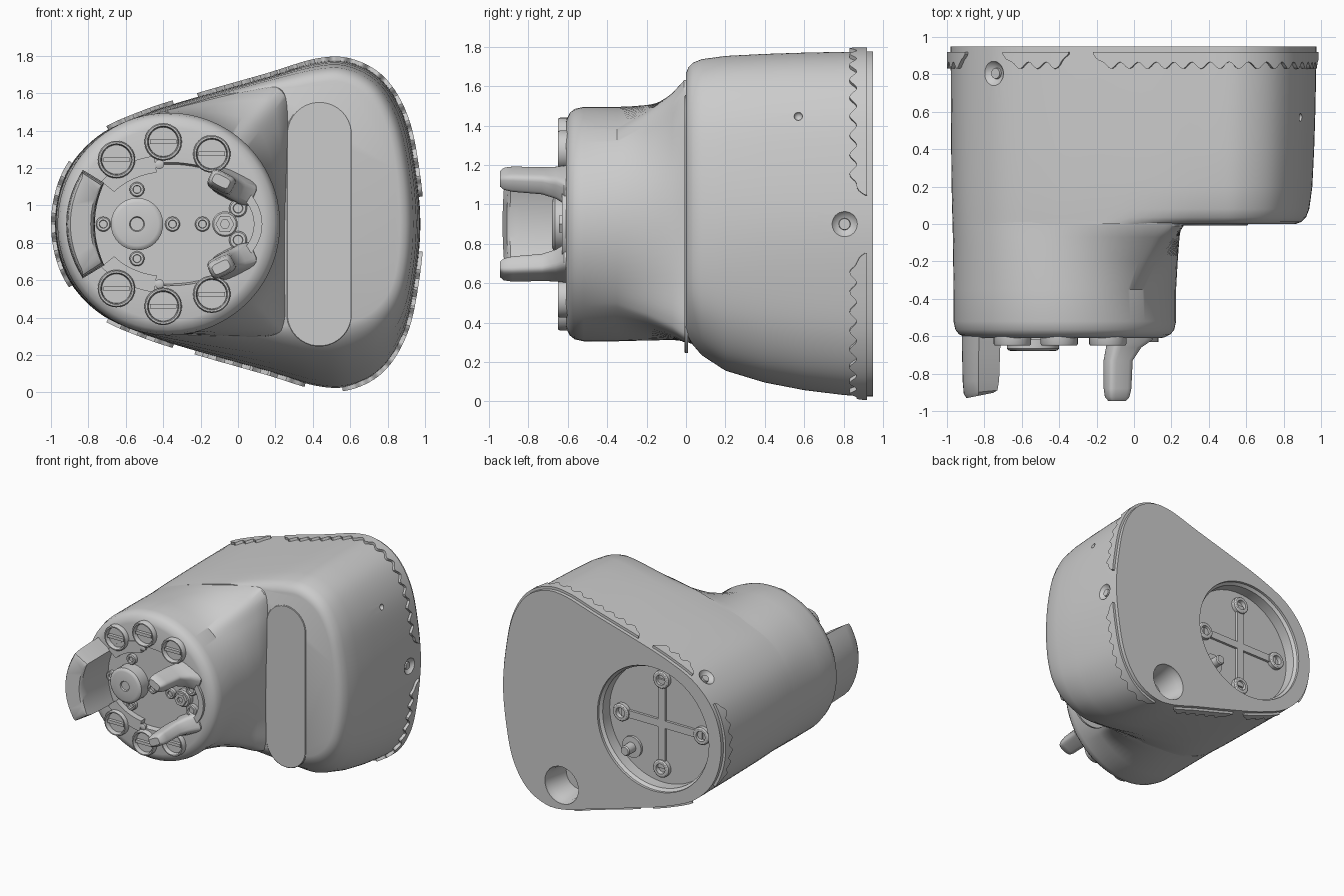
import bpy, bmesh, math
from mathutils import Vector, Matrix

if "Cube" in bpy.data.objects:
    bpy.data.objects.remove(bpy.data.objects["Cube"])

CX, CZ = -0.37, 0.9          # axis of the round nose


def finish(name, bm):
    bmesh.ops.recalc_face_normals(bm, faces=bm.faces)
    me = bpy.data.meshes.new(name)
    bm.to_mesh(me)
    bm.free()
    ob = bpy.data.objects.new(name, me)
    bpy.context.collection.objects.link(ob)
    return ob


def loft(name, sections, bm=None):
    """Skin closed sections of (x, y, z) points and cap both ends."""
    own = bm is None
    bm = bm or bmesh.new()
    rows = [[bm.verts.new(p) for p in s] for s in sections]
    n = len(rows[0])
    for a, b in zip(rows, rows[1:]):
        for i in range(n):
            bm.faces.new((a[i], a[(i + 1) % n], b[(i + 1) % n], b[i]))
    bm.faces.new(rows[0])
    bm.faces.new(rows[-1][::-1])
    return finish(name, bm) if own else None


def lathe(name, profile, x, z, n=32, bm=None):
    """Turn (radius, y) points about an axis along y."""
    return loft(name, [[(x + r * math.cos(2 * math.pi * i / n), y, z + r * math.sin(2 * math.pi * i / n))
                        for i in range(n)] for r, y in profile], bm)


def box(name, x0, x1, y0, y1, z0, z1):
    return loft(name, [[(x0, y, z0), (x1, y, z0), (x1, y, z1), (x0, y, z1)] for y in (y0, y1)])


def spline(pts, k):
    """Closed Catmull-Rom curve, k samples per span."""
    v, n, out = [Vector(p) for p in pts], len(pts), []
    for i in range(n):
        a, b, c, d = (v[(i + j) % n] for j in (-1, 0, 1, 2))
        for s in range(k):
            t = s / k
            out.append(0.5 * (2 * b + (c - a) * t + (2 * a - 5 * b + 4 * c - d) * t * t
                              + (3 * b - a - 3 * c + d) * t ** 3))
    return out


def arc_bar(name, rx, rz, a0, a1, w, y0, y1, n=14):
    """Curved bar following an ellipse about the nose axis."""
    secs = []
    for i in range(n + 1):
        a = math.radians(a0 + (a1 - a0) * i / n)
        c, s = math.cos(a), math.sin(a)
        secs.append([(CX + (rx - d) * c, y, CZ + (rz - d) * s) for d, y in ((0, y0), (w, y0), (w, y1), (0, y1))])
    return loft(name, secs)


# Outlines as (x, height from the middle)
half = [(-.98, 0), (-.92, .27), (-.75, .47), (-.5, .59), (-.2, .685), (.15, .785), (.42, .865), (.6, .865),
        (.77, .77), (.89, .57), (.95, .29), (.975, 0)]
back = half + [(x, -z) for x, z in half[-2:0:-1]]
front = [(-.97, 0), (-.91, .27), (-.74, .46), (-.5, .57), (-.2, .66), (.15, .76), (.42, .82), (.58, .82),
         (.74, .73), (.85, .54), (.91, .28), (.93, 0), (.91, -.25), (.85, -.42), (.73, -.54), (.57, -.595),
         (.4, -.6), (.15, -.6), (-.2, -.595), (-.5, -.565), (-.74, -.46), (-.91, -.27)]
B, A = spline(back, 6), spline(front, 6)

# Main housing
secs = []
for y, f, inset in ((0, 0, .065), (.012, .03, .035), (.035, .1, .015), (.08, .25, .004), (.2, .52, 0),
                    (.4, .74, 0), (.6, .88, 0), (.8, .97, 0), (.92, 1, 0), (.95, 1, 0)):
    row = []
    for a, b in zip(A, B):
        p = a.lerp(b, f)
        w = min(1, max(0, (p.x + .1) / .4))
        p = p + (Vector((.35, 0)) - p).normalized() * inset * w
        row.append((p.x, y, p.y + CZ))
    secs.append(row)
housing = loft("housing", secs)

# Round nose blending from the housing, with a recessed front
D = spline([(-.97, 0), (-.91, .27), (-.74, .46), (-.5, .57), (-.2, .655), (.1, .725), (.24, .72), (.27, .55), (.26, .28),
            (.25, 0), (.25, -.3), (.25, -.52), (.18, -.595), (-.1, -.597), (-.5, -.565), (-.74, -.46), (-.91, -.27)], 6)
C = Vector((CX, 0))
secs = []
for y, f, rx, rz in ((.02, 0, .595, .595), (-.01, .03, .595, .595), (-.07, .28, .595, .595), (-.2, .66, .595, .595),
                     (-.35, 1, .595, .595), (-.52, 1, .595, .595), (-.565, 1, .585, .585), (-.59, 1, .565, .565),
                     (-.605, 1, .535, .535), (-.61, 1, .515, .515), (-.61, 1, .5, .33), (-.57, 1, .49, .32)):
    row = []
    for p in D:
        d = (p - C).normalized()
        q = p.lerp(C + Vector((d.x * rx, d.y * rz)), f)
        row.append((q.x, y, q.y + CZ))
    secs.append(row)
loft("nose", secs)

# Dense rear outline for rim details
R = [Vector((p.x, p.y + CZ)) for p in spline(back, 24)]
NR = len(R)


def near(x, z):
    return min(range(NR), key=lambda i: (R[i] - Vector((x, z))).length)


def normal(i):
    t = (R[(i + 1) % NR] - R[i - 1]).normalized()
    return Vector((-t.y, t.x))


# Wavy rim strips
for k, (s, e) in enumerate((((-.9, .57), (-.9, 1.23)), ((-.7, 1.42), (-.34, 1.54)), ((-.22, 1.58), (.97, 1.04)),
                            ((.97, .76), (.56, .03)), ((.36, .05), (-.24, .2)), ((-.34, .25), (-.7, .38)))):
    i, j = near(*s), near(*e)
    idx = [(i + m) % NR for m in range((j - i) % NR + 1)]
    dist = [0]
    for a, b in zip(idx, idx[1:]):
        dist.append(dist[-1] + (R[b] - R[a]).length)
    secs = []
    for m, d in zip(idx, dist):
        edge = min(1, min(d, dist[-1] - d) / .05)
        w = .91 + (.848 - .018 * math.cos(d * 2 * math.pi / .1) - .91) * edge
        p, n = R[m] - normal(m) * .012, R[m] + normal(m) * .02
        secs.append([(p.x, .92, p.y), (n.x, .92, n.y), (n.x, w, n.y), (p.x, w, p.y)])
    loft(f"rim_strip_{k}", secs)

# Cutters: rear pocket, rear socket, side screw dimples, pin hole
bm = bmesh.new()
lathe("", [(.48, .82), (.48, .91), (.5, .93), (.5, 1)], CX, CZ, 64, bm)
lathe("", [(.12, .72), (.135, .9), (.15, .93), (.15, 1)], .45, .225, 32, bm)
spots = [(.97, .9), (-.77, 1.4), (-.77, .4)]
for x, z in spots:
    i = near(x, z)
    c = R[i] + normal(i) * .045
    bmesh.ops.create_uvsphere(bm, u_segments=24, v_segments=16, radius=.08,
                              matrix=Matrix.Translation((c.x, .805, c.y)))
i = near(.92, 1.46)
c = R[i] - normal(i) * .008
bmesh.ops.create_uvsphere(bm, u_segments=12, v_segments=8, radius=.022, matrix=Matrix.Translation((c.x, .57, c.y)))
cutter = finish("cutter", bm)
mod = housing.modifiers.new("cut", 'BOOLEAN')
mod.object, mod.operation, mod.solver = cutter, 'DIFFERENCE', 'EXACT'
bpy.context.view_layer.objects.active = housing
bpy.ops.object.modifier_apply(modifier="cut")
bpy.data.objects.remove(cutter)

# Screws sitting in the dimples
for k, (x, z) in enumerate(spots):
    i = near(x, z)
    n = normal(i)
    c = R[i] - n * .035
    rot = Vector((n.x, 0, n.y)).to_track_quat('Z', 'Y').to_matrix().to_4x4()
    bm = bmesh.new()
    bmesh.ops.create_cone(bm, cap_ends=True, segments=20, radius1=.034, radius2=.028, depth=.04,
                          matrix=Matrix.Translation((c.x, .805, c.y)) @ rot)
    finish(f"side_screw_{k}", bm)

# Long rounded front panel
def stadium(r, y):
    return [(.435 + r * math.cos(a), y, CZ + math.copysign(.48, math.sin(a)) + r * math.sin(a))
            for a in (math.radians(5 + 10 * m) for m in range(36))]
loft("front_panel", [stadium(.175, .01), stadium(.175, -.004), stadium(.171, -.007)])

# Six socket rings with slotted inserts
for k, (x, dz) in enumerate(((-.65, .345), (-.4, .44), (-.14, .375))):
    for s in (1, -1):
        z = CZ + s * dz
        lathe(f"socket_ring_{k}_{s}", [(.1, -.59), (.1, -.64), (.094, -.65), (.085, -.65), (.08, -.64), (.078, -.615)], x, z)
        box(f"socket_slot_{k}_{s}", x - .07, x + .07, -.64, -.6, z - .012, z + .012)

# Central knob and small screws
lathe("knob", [(.14, -.56), (.14, -.665), (.13, -.675), (.115, -.68), (.04, -.68), (.035, -.67)], -.54, CZ, 40)
for k, (x, z, r) in enumerate(((-.54, 1.085, .04), (-.54, .715, .04), (-.72, .9, .04), (-.35, .9, .04), (-.19, .9, .04),
                               (0, .985, .048), (0, .815, .048))):
    lathe(f"face_screw_{k}", [(r, -.56), (r, -.6), (r * .85, -.607), (r * .55, -.607), (r * .5, -.59)], x, z, 20)
lathe("nut_base", [(.068, -.56), (.068, -.61), (.06, -.62)], -.07, CZ, 24)
lathe("hex_nut", [(.05, -.6), (.05, -.645), (.025, -.645), (.025, -.625)], -.07, CZ, 6)

# Recess rails and tabs
arc_bar("recess_rail", .5, .33, -52, 52, .045, -.56, -.63, 24)
for s in (1, -1):
    arc_bar(f"recess_tab_{s}", .46, .37, s * 100, s * 142, .09, -.56, -.62)
    lathe(f"recess_peg_{s}", [(.025, -.6), (.025, -.62), (.015, -.625)], -.42, CZ + s * .32, 16)

# Large curved claw
secs = []
for y, g, tilt in ((-.56, 1, 0), (-.66, 1, 0), (-.84, .95, .02), (-.9, .88, .1), (-.92, .7, .2)):
    row = []
    ts = [m / 7 - 1 for m in range(15)]
    pts = [(-.92 + .09 * t * t, .29 * t) for t in ts] + [(-.765 + .05 * t * t, .22 * t) for t in ts[::-1]]
    for x, dz in pts:
        x = -.84 + (x + .84) * g
        row.append((x, y + tilt * (x + .84), CZ + dz * (g + 1) / 2))
    secs.append(row)
loft("large_claw", secs)

# Two small claws
for s in (1, -1):
    secs = []
    for y, cx, dz, w, h in ((-.57, -.02, .2, .25, .15), (-.62, -.02, .2, .23, .14), (-.66, -.055, .21, .18, .125),
                            (-.73, -.085, .22, .145, .11), (-.88, -.088, .228, .14, .1), (-.925, -.09, .23, .125, .085),
                            (-.945, -.09, .23, .095, .055)):
        row = []
        for m in range(24):
            a = 2 * math.pi * m / 24
            c, d = math.cos(a), math.sin(a)
            u, v = (math.copysign(abs(q) ** .5, q) for q in (c, d))
            u, v = u * w / 2, v * h / 2
            ang = math.radians(-27)
            row.append((cx + u * math.cos(ang) - v * math.sin(ang), y,
                        CZ + s * (dz + u * math.sin(ang) + v * math.cos(ang))))
        secs.append(row)
    loft(f"small_claw_{s}", secs)

# Rear pocket: cross ribs, screw bosses, pin
box("pocket_rib_x", CX - .36, CX + .36, .8, .84, CZ - .03, CZ + .03)
box("pocket_rib_z", CX - .03, CX + .03, .8, .841, CZ - .36, CZ + .36)
for k in range(4):
    a = k * math.pi / 2
    lathe(f"pocket_boss_{k}", [(.07, .8), (.07, .85), (.06, .857), (.04, .857), (.036, .825)],
          CX + .36 * math.cos(a), CZ + .36 * math.sin(a), 24)
lathe("pocket_pin", [(.085, .8), (.085, .84), (.04, .842), (.04, .92), (.032, .93)], -.1, .64, 24)

# Smooth shading with crisp edges
bpy.ops.object.select_all(action='SELECT')
bpy.context.view_layer.objects.active = housing
bpy.ops.object.shade_smooth_by_angle(angle=math.radians(35))
